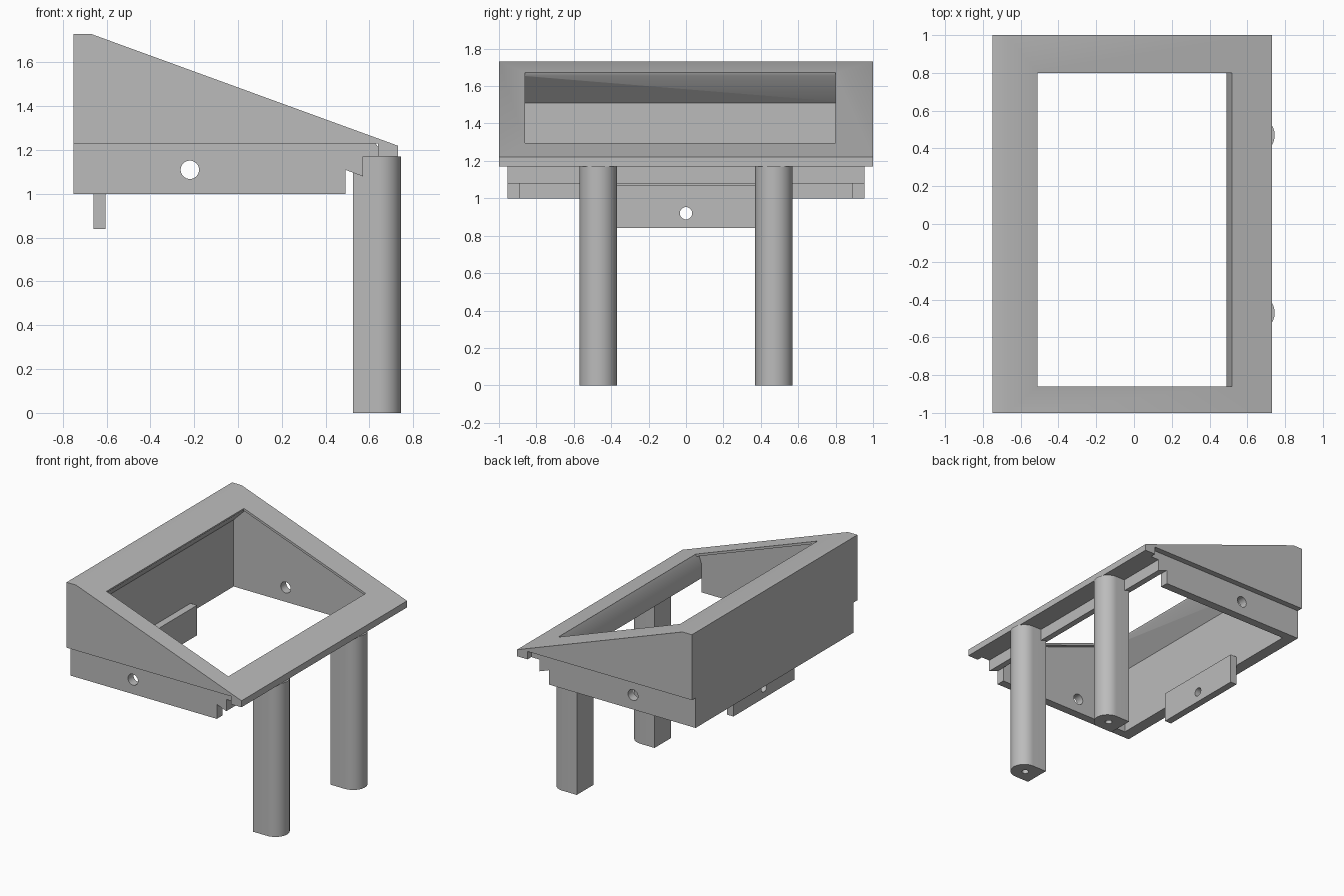
import bpy, bmesh, math
from mathutils import Vector, Matrix

cube = bpy.data.objects.get("Cube")
if cube:
    bpy.data.objects.remove(cube, do_unlink=True)

grey = bpy.data.materials.new("plain grey")
grey.use_nodes = True
colour = (0.5, 0.5, 0.5, 1)
grey.diffuse_color = colour
grey.node_tree.nodes["Principled BSDF"].inputs["Base Color"].default_value = colour


def make(name, bm):
    bmesh.ops.recalc_face_normals(bm, faces=bm.faces)
    mesh = bpy.data.meshes.new(name)
    bm.to_mesh(mesh)
    bm.free()
    mesh.materials.append(grey)
    obj = bpy.data.objects.new(name, mesh)
    bpy.context.collection.objects.link(obj)
    return obj


def extrude(name, points, offset):
    """Closed outline of 3D points, extruded along the offset."""
    bm = bmesh.new()
    face = bm.faces.new([bm.verts.new(p) for p in points])
    geom = bmesh.ops.extrude_face_region(bm, geom=[face])["geom"]
    moved = [g for g in geom if isinstance(g, bmesh.types.BMVert)]
    bmesh.ops.translate(bm, verts=moved, vec=offset)
    return make(name, bm)


def side_prism(name, profile, y0, y1):
    """Side profile in x and z, extruded from y0 to y1."""
    return extrude(name, [(x, y0, z) for x, z in profile], (0, y1 - y0, 0))


def rod(name, centre, axis, radius, length):
    bm = bmesh.new()
    turn = Vector((0, 0, 1)).rotation_difference(Vector(axis)).to_matrix().to_4x4()
    bmesh.ops.create_cone(bm, cap_ends=True, segments=32, radius1=radius, radius2=radius,
                          depth=length, matrix=Matrix.Translation(centre) @ turn)
    return make(name, bm)


def combine(target, tool, operation):
    """Apply a boolean and remove the tool object."""
    tool.hide_render = True
    mod = target.modifiers.new("bool", "BOOLEAN")
    mod.operation = operation
    mod.solver = "EXACT"
    mod.object = tool
    bpy.context.view_layer.objects.active = target
    bpy.ops.object.modifier_apply(modifier=mod.name)
    bpy.data.objects.remove(tool, do_unlink=True)


def smooth(obj):
    bpy.ops.object.select_all(action="DESELECT")
    obj.select_set(True)
    bpy.context.view_layer.objects.active = obj
    bpy.ops.object.shade_smooth_by_angle(angle=math.radians(30))


BACK, INNER, FRONT = -0.75, -0.66, 0.73
SLOPE = (1.73 - 1.22) / (FRONT + 0.67)


def roof(x):
    return 1.73 - SLOPE * (x + 0.67)


# Sloped upper shell with a downturned lip
housing = side_prism("housing", [
    (BACK, 1.23), (BACK, 1.73), (-0.67, 1.73), (FRONT, 1.22),
    (FRONT, 1.17), (0.64, 1.17), (0.64, 1.23)], -1, 1)

# Narrower lower skirt with the hooked front rail
skirt = side_prism("skirt", [
    (BACK, 1.0), (BACK, 1.26), (0.61, 1.255), (0.65, 1.2), (0.65, 1.17), (0.57, 1.17),
    (0.57, 1.08), (0.49, 1.11), (0.49, 1.0)], -0.955, 0.955)
combine(housing, skirt, "UNION")

# Hollow inside, with a chamfer under the high back edge
cavity = side_prism("cavity_cutter", [
    (INNER, 0.9), (INNER, 1.51), (-0.516, 1.655), (0.514, 1.28),
    (0.49, 1.21), (0.49, 0.9)], -0.89, 0.89)
combine(housing, cavity, "DIFFERENCE")

# Window through the sloped face, cut square to the slope
normal = Vector((SLOPE, 1)).normalized()
low, high = Vector((-0.51, roof(-0.51))), Vector((0.52, roof(0.52)))
window = side_prism("window_cutter", [
    low + normal * 0.05, high + normal * 0.05,
    high - normal * 0.06, low - normal * 0.06], -0.86, 0.80)
combine(housing, window, "DIFFERENCE")

# Round holes through both side walls
combine(housing, rod("side_hole_cutter", (-0.22, 0, 1.11), (0, 1, 0), 0.042, 3), "DIFFERENCE")
smooth(housing)

# Hanging tab on the inside of the back wall
tab = side_prism("mounting_tab", [
    (INNER, 0.84), (INNER, 1.07), (-0.605, 1.07), (-0.605, 0.84)], -0.37, 0.37)
combine(tab, rod("tab_hole_cutter", (-0.63, 0, 0.92), (1, 0, 0), 0.033, 0.4), "DIFFERENCE")
smooth(tab)

# Two legs, flat behind and round in front, with a screw hole in the foot
RADIUS, CENTRE = 0.1, 0.645
for side, y in (("right", -0.47), ("left", 0.47)):
    arc = [math.pi * (i / 24 - 0.5) for i in range(25)]
    outline = [(0.525, y + RADIUS, 0), (0.525, y - RADIUS, 0)]
    outline += [(CENTRE + RADIUS * math.cos(a), y + RADIUS * math.sin(a), 0) for a in arc]
    leg = extrude(side + "_leg", outline, (0, 0, 1.17))
    combine(leg, rod("foot_hole_cutter", (0.635, y, 0), (0, 0, 1), 0.025, 0.4), "DIFFERENCE")
    smooth(leg)
